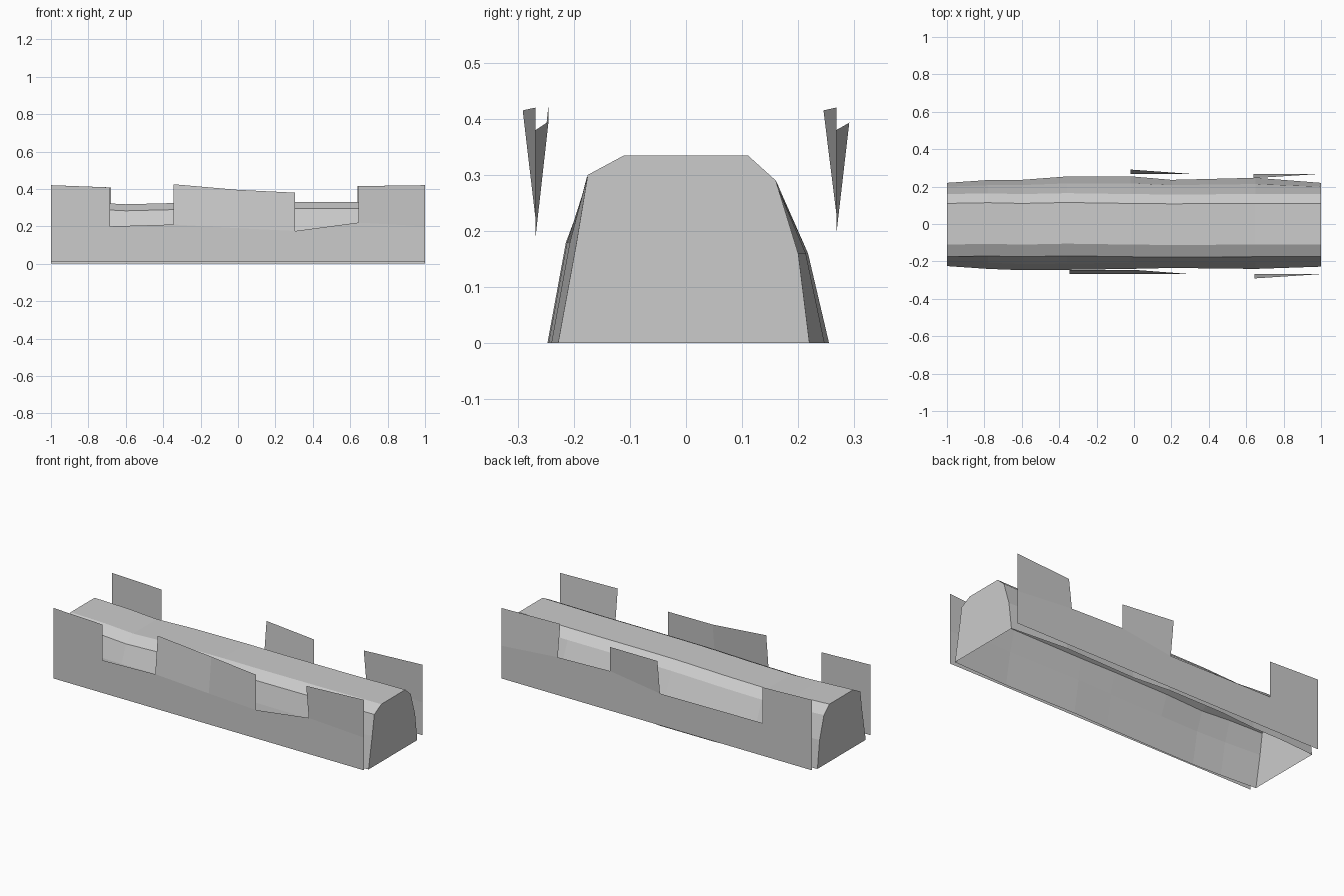
import bpy
import bmesh

if "Cube" in bpy.data.objects:
    bpy.data.objects.remove(bpy.data.objects["Cube"])


def finish(name, bm):
    mesh = bpy.data.meshes.new(name)
    bm.to_mesh(mesh)
    bm.free()
    obj = bpy.data.objects.new(name, mesh)
    bpy.context.collection.objects.link(obj)
    return obj


# Mound: lofted cross-sections, capped at both ends and open underneath
# station: x, front foot y, back foot y, ridge z, sideways shift of the shoulders
stations = [
    (-1.00, -0.225, 0.220, 0.335, 0.000),
    (-0.78, -0.240, 0.235, 0.327, 0.004),
    (-0.60, -0.247, 0.236, 0.318, 0.000),
    (-0.36, -0.245, 0.254, 0.324, 0.005),
    (-0.02, -0.240, 0.255, 0.330, 0.000),
    (0.20, -0.235, 0.236, 0.330, -0.002),
    (0.65, -0.240, 0.247, 0.331, 0.000),
    (1.00, -0.228, 0.220, 0.335, 0.000),
]
bm = bmesh.new()
rings = []
for x, front, back, top, shift in stations:
    profile = [
        (front, 0.0),
        (front + 0.033, 0.18),
        (-0.175 + shift, top - 0.035),
        (-0.11 + shift, top),
        (0.11 + shift, top),
        (0.16 + shift, top - 0.045),
        (0.5 * back + 0.09, 0.16),
        (back, 0.0),
    ]
    rings.append([bm.verts.new((x, y, z)) for y, z in profile])
for a, b in zip(rings, rings[1:]):
    for i in range(len(a) - 1):
        bm.faces.new((a[i], b[i], b[i + 1], a[i + 1]))
bm.faces.new(rings[0])
bm.faces.new(rings[-1][::-1])
finish("earth_mound", bm)


# Plank walls: thin sheets with uneven notches along the top
def plank_wall(name, y, columns):
    """column: x, notch height, top height, lean in y, raised to the next column"""
    bm = bmesh.new()
    rows = []
    for x, notch, top, lean, _ in columns:
        points = [(x, y, 0.01), (x, y, notch), (x, y + lean, top)]
        rows.append([bm.verts.new(p) for p in points])
    for a, b, column in zip(rows, rows[1:], columns):
        bm.faces.new((a[0], b[0], b[1], a[1]))
        if column[4]:
            bm.faces.new((a[1], b[1], b[2], a[2]))
    if y > 0:
        bmesh.ops.reverse_faces(bm, faces=bm.faces[:])
    return finish(name, bm)


plank_wall("front_wall", -0.268, [
    (-1.000, 0.20, 0.420, 0.000, True),
    (-0.685, 0.20, 0.408, 0.000, False),
    (-0.345, 0.21, 0.425, 0.023, True),
    (0.000, 0.19, 0.395, 0.023, True),
    (0.305, 0.175, 0.380, 0.000, False),
    (0.643, 0.22, 0.415, -0.023, True),
    (1.000, 0.20, 0.420, 0.000, True),
])
plank_wall("back_wall", 0.268, [
    (-1.000, 0.20, 0.420, 0.000, True),
    (-0.680, 0.20, 0.408, 0.000, False),
    (-0.020, 0.195, 0.393, 0.023, True),
    (0.303, 0.24, 0.380, 0.000, False),
    (0.638, 0.23, 0.415, -0.023, True),
    (1.000, 0.20, 0.420, 0.000, True),
])
